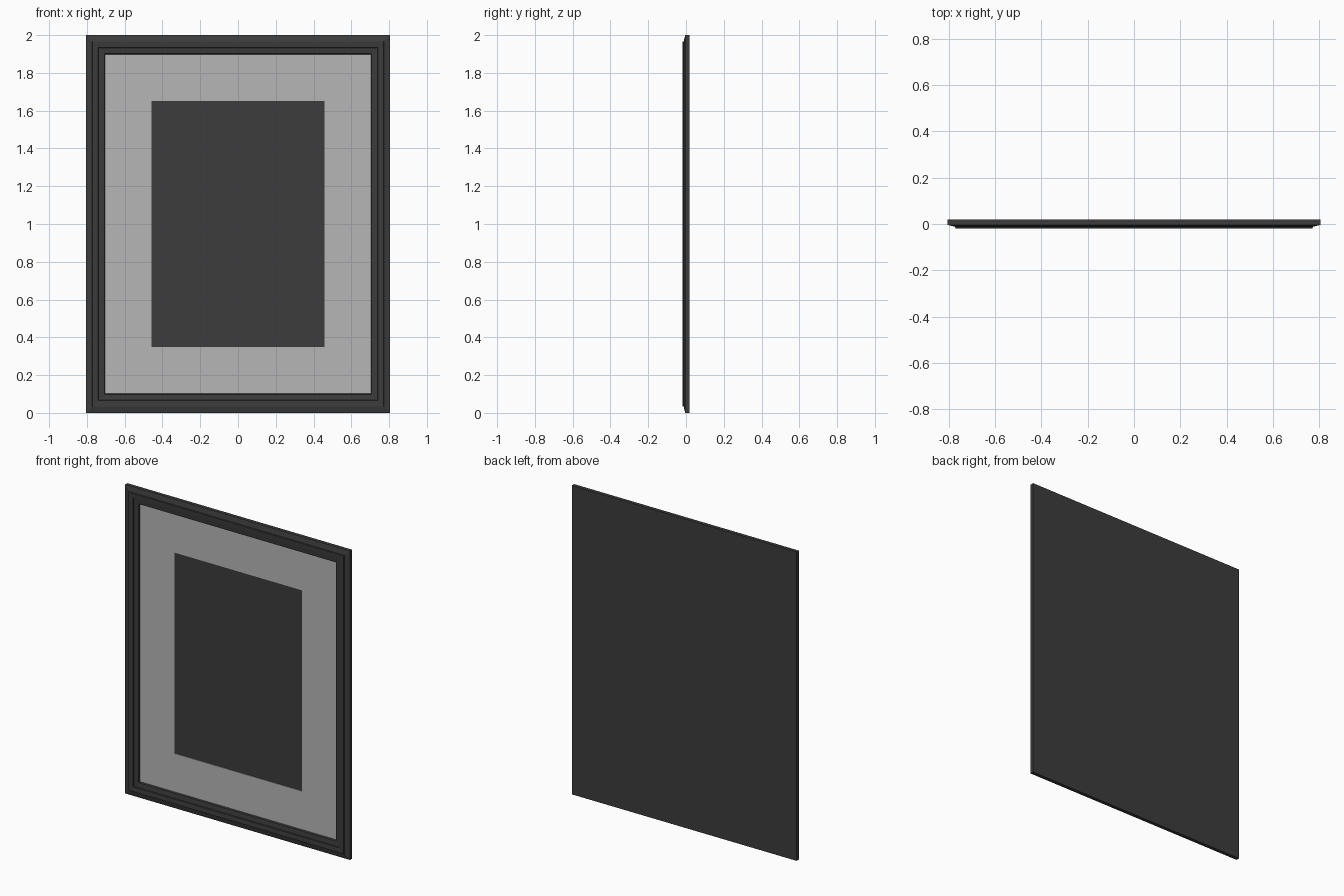
import bpy, bmesh

if "Cube" in bpy.data.objects:
    bpy.data.objects.remove(bpy.data.objects["Cube"])

W, H = 0.805, 2.0  # half width and height of the whole frame


def material(name, value):
    m = bpy.data.materials.new(name)
    m.diffuse_color = (value, value, value, 1)
    m.use_nodes = True
    m.node_tree.nodes["Principled BSDF"].inputs["Base Color"].default_value = m.diffuse_color
    return m


dark = material("dark", 0.045)
light = material("light", 0.47)


def finish(name, bm, mat):
    bmesh.ops.recalc_face_normals(bm, faces=bm.faces)
    me = bpy.data.meshes.new(name)
    bm.to_mesh(me)
    bm.free()
    me.materials.append(mat)
    ob = bpy.data.objects.new(name, me)
    bpy.context.collection.objects.link(ob)
    return ob


def mitred_ring(name, profile, mat):
    """Sweep a closed profile of (inset x, inset z, y) around the rectangle."""
    bm = bmesh.new()
    loops = []
    for ix, iz, y in profile:
        x, z0, z1 = W - ix, iz, H - iz
        loops.append([bm.verts.new(p) for p in
                      ((-x, y, z0), (x, y, z0), (x, y, z1), (-x, y, z1))])
    for a, b in zip(loops, loops[1:] + loops[:1]):
        for i in range(4):
            j = (i + 1) % 4
            bm.faces.new((a[i], a[j], b[j], b[i]))
    return finish(name, bm, mat)


def slab(name, ix, iz, y0, y1, mat):
    bm = bmesh.new()
    bmesh.ops.create_cube(bm, size=1)
    for v in bm.verts:
        v.co.x *= 2 * (W - ix)
        v.co.y = y0 if v.co.y < 0 else y1
        v.co.z = v.co.z * (H - 2 * iz) + H / 2
    return finish(name, bm, mat)


# Stepped moulding with a sloped outer edge
moulding = [(0, 0.014), (0, -0.004), (0.033, -0.012), (0.035, -0.019),
            (0.065, -0.017), (0.067, -0.011), (0.098, -0.008),
            (0.102, 0.004), (0.102, 0.014)]
mitred_ring("frame_moulding", [(i, i, y) for i, y in moulding], dark)

# Mat board with a window cut in it
mitred_ring("mat_board", [(0.10, 0.10, 0.002), (0.347, 0.35, 0.002),
                          (0.347, 0.35, 0.007), (0.10, 0.10, 0.007)], light)

# Picture behind the window, and backing board over the whole rear
slab("picture", 0.30, 0.30, 0.006, 0.010, dark)
slab("backing_board", 0, 0, 0.014, 0.019, dark)
